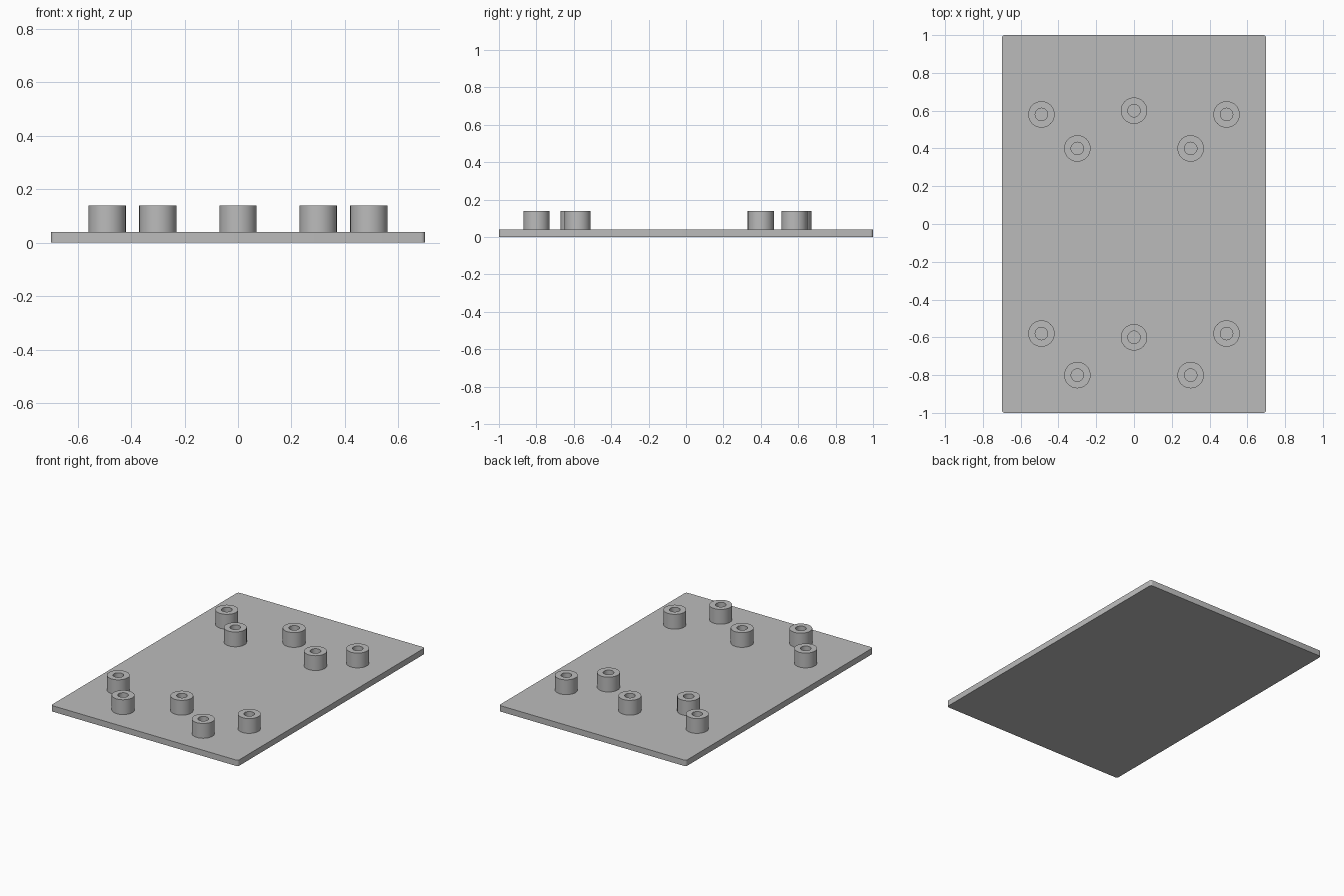
import bpy, bmesh, math

cube = bpy.data.objects.get("Cube")
if cube:
    bpy.data.objects.remove(cube, do_unlink=True)

# One plain grey for everything
grey = bpy.data.materials.new("plain grey")
grey.use_nodes = True
COLOUR = (0.5, 0.5, 0.5, 1)
grey.diffuse_color = COLOUR
grey.node_tree.nodes["Principled BSDF"].inputs["Base Color"].default_value = COLOUR

PLATE_TOP, POST_TOP = 0.04, 0.14
POST_RADIUS, HOLE_RADIUS = 0.07, 0.033
SIDES = 32


def finish(name, bm, location=(0, 0, 0)):
    bmesh.ops.recalc_face_normals(bm, faces=bm.faces)
    mesh = bpy.data.meshes.new(name)
    bm.to_mesh(mesh)
    bm.free()
    mesh.materials.append(grey)
    obj = bpy.data.objects.new(name, mesh)
    obj.location = location
    bpy.context.collection.objects.link(obj)
    bpy.ops.object.select_all(action="DESELECT")
    obj.select_set(True)
    bpy.context.view_layer.objects.active = obj
    bpy.ops.object.shade_smooth_by_angle(angle=math.radians(30))
    return obj


# Base plate with slightly rounded upright corners
bm = bmesh.new()
bmesh.ops.create_cube(bm, size=1)
for v in bm.verts:
    v.co.x *= 1.4
    v.co.y *= 2
    v.co.z = (v.co.z + 0.5) * PLATE_TOP
upright = [e for e in bm.edges if abs(e.verts[0].co.z - e.verts[1].co.z) > 0.01]
bmesh.ops.bevel(bm, geom=upright, offset=0.015, segments=4, profile=0.5, affect="EDGES")
finish("base_plate", bm)


# Hollow round post, its bore reaching down to the plate
def add_post(name, x, y):
    bm = bmesh.new()
    profile = [(POST_RADIUS, PLATE_TOP), (POST_RADIUS, POST_TOP),
               (HOLE_RADIUS, POST_TOP), (HOLE_RADIUS, PLATE_TOP)]
    rings = []
    for r, z in profile:
        angles = [2 * math.pi * i / SIDES for i in range(SIDES)]
        rings.append([bm.verts.new((r * math.cos(a), r * math.sin(a), z)) for a in angles])
    for lower, upper in zip(rings, rings[1:]):
        for i in range(SIDES):
            j = (i + 1) % SIDES
            bm.faces.new((lower[i], lower[j], upper[j], upper[i]))
    finish(name, bm, (x, y, 0))


# Two groups of five posts, mirrored left to right
groups = {"back": (0.58, 0.6, 0.4), "front": (-0.58, -0.6, -0.8)}
for end, (outer_y, middle_y, inner_y) in groups.items():
    add_post(f"{end}_middle_post", 0, middle_y)
    for side, s in (("left", 1), ("right", -1)):
        add_post(f"{end}_{side}_outer_post", s * 0.49, outer_y)
        add_post(f"{end}_{side}_inner_post", s * 0.3, inner_y)
